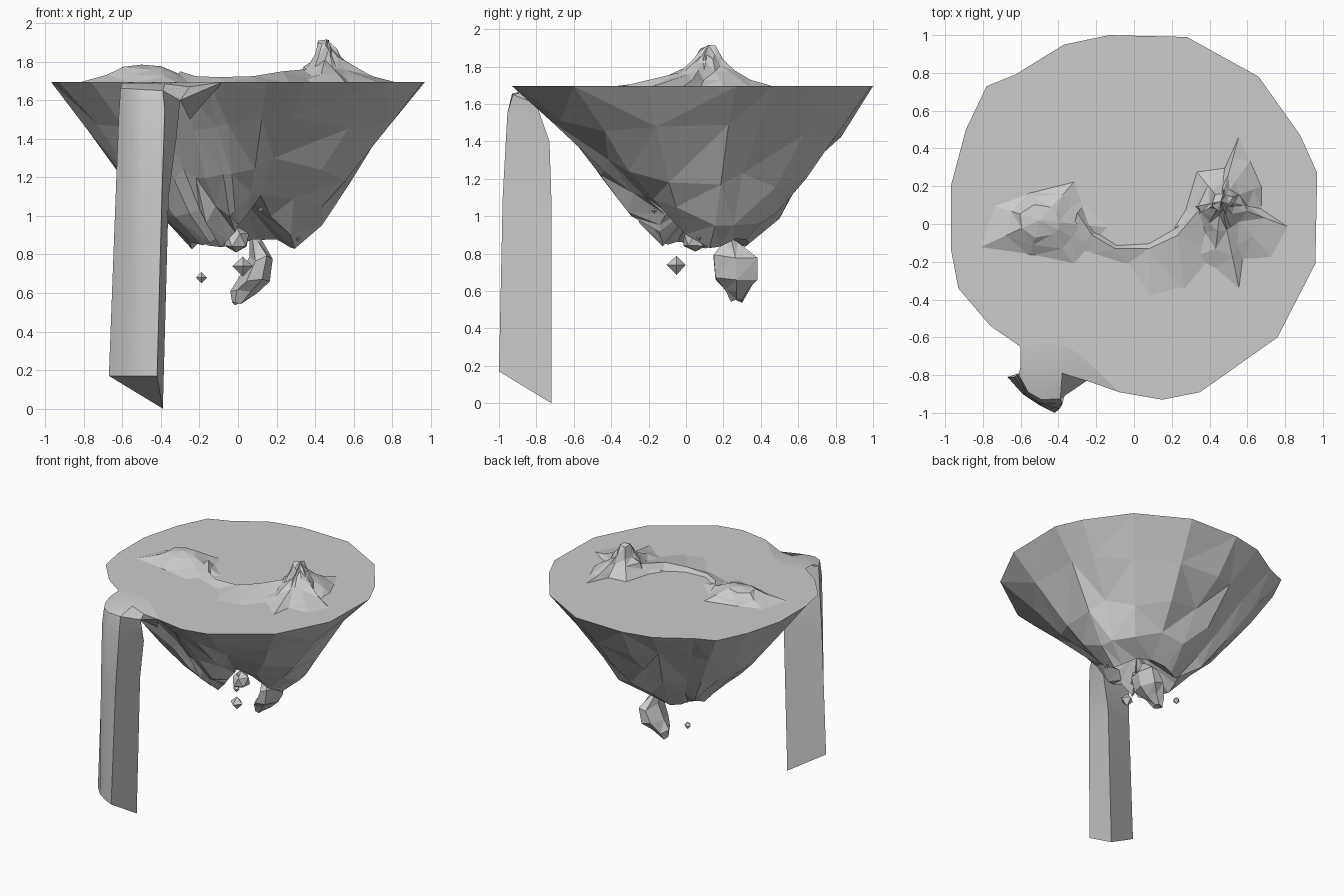
import bpy, bmesh, math, random
from mathutils import Vector

if "Cube" in bpy.data.objects:
    bpy.data.objects.remove(bpy.data.objects["Cube"])

random.seed(4)
TOP = 1.695


def make(name, bm, smooth=False, tri=False, normals=True):
    if tri:
        bmesh.ops.triangulate(bm, faces=bm.faces[:])
    if normals:
        bmesh.ops.recalc_face_normals(bm, faces=bm.faces[:])
    me = bpy.data.meshes.new(name)
    bm.to_mesh(me)
    bm.free()
    ob = bpy.data.objects.new(name, me)
    bpy.context.collection.objects.link(ob)
    if smooth:
        bpy.ops.object.select_all(action='DESELECT')
        ob.select_set(True)
        bpy.context.view_layer.objects.active = ob
        bpy.ops.object.shade_smooth_by_angle(angle=math.radians(40))
    return ob


def loft(bm, rows, closed=True):
    vs = [[bm.verts.new(p) for p in r] for r in rows]
    for a, b in zip(vs, vs[1:]):
        n = len(a)
        for i in range(n if closed else n - 1):
            j = (i + 1) % n
            bm.faces.new((a[i], a[j], b[j], b[i]))
    return vs


def fan(bm, ring, tip):
    t = bm.verts.new(tip)
    for i, v in enumerate(ring):
        bm.faces.new((v, ring[(i + 1) % len(ring)], t))


# Island outline, with the notch where the water leaves
rim = [(-.13, 1), (-.37, .95), (-.63, .79), (-.78, .73), (-.89, .5), (-.97, .2), (-.97, -.13),
       (-.93, -.34), (-.76, -.54)]
notch = [(-.60, -.65), (-.50, -.63), (-.40, -.63), (-.30, -.68), (-.15, -.82)]
rim += notch + [(-.08, -.89), (.15, -.93), (.35, -.89), (.76, -.6), (.96, -.21), (.97, .27),
                (.88, .47), (.66, .78), (.28, .99)]

# Flat top
bm = bmesh.new()
f = bm.faces.new([bm.verts.new((x, y, TOP)) for x, y in rim])
f.normal_update()
if f.normal.z < 0:
    f.normal_flip()
make("island_top", bm, tri=True, normals=False)

# Rocky tapering underside, hollow in the middle and cleft at the front right
bm = bmesh.new()
rows = []
for z, s, jit, cut in ((TOP, 1, 0, 0), (1.46, .81, .04, .05), (1.2, .61, .05, .16),
                       (1.0, .45, .05, .32), (.86, .28, .035, .5)):
    row = []
    for x, y in rim:
        a = math.atan2(y, x)
        cleft = max(0, math.cos(a + 1.1)) ** 5
        k = s * (1 + random.uniform(-1.2, .5) * jit) * (1 - cut * cleft)
        row.append((x * k + .03 * (1 - s), y * k + .07 * (1 - s),
                    z + cut * cleft * .45 + random.uniform(-1, .8) * jit))
    rows.append(row)
vs = loft(bm, rows)
fan(bm, vs[-1], (.03, .07, 1.08))
make("rocky_underside", bm, tri=True)

# Waterfall: lip pouring over the edge, then a long tapering fall
lip = [(x, y, TOP) for x, y in notch]
lip1 = [(-.60, -.75, 1.69), (-.53, -.79, 1.69), (-.46, -.80, 1.69), (-.38, -.79, 1.685), (-.25, -.83, 1.67)]
lip2 = [(-.61, -.80, 1.66), (-.56, -.89, 1.66), (-.49, -.93, 1.655), (-.39, -.925, 1.65), (-.30, -.80, 1.60)]
fall = [(-.62, -.80, 1.5), (-.57, -.90, 1.54), (-.50, -.95, 1.56), (-.38, -.955, 1.55), (-.32, -.73, 1.4)]
mid = [(-.635, -.81, 1.1), (-.58, -.90, 1.1), (-.50, -.955, 1.1), (-.395, -.98, 1.1), (-.36, -.72, 1.1)]
end = [(-.67, -.81, .17), (-.59, -.90, .17), (-.50, -.96, .17), (-.42, -1.0, .17), (-.39, -.72, 0)]
bm = bmesh.new()
vs = loft(bm, [lip, lip1, lip2, fall, mid, end], closed=False)
for a, b in zip(vs[2:], vs[3:]):
    bm.faces.new((a[4], a[0], b[0], b[4]))
bm.faces.new(vs[-1])
make("waterfall", bm, smooth=True)

# Small bank joining the lip to the rim on the right
bm = bmesh.new()
a = [bm.verts.new(p) for p in ((-.15, -.82, TOP), (-.08, -.89, TOP), (-.25, -.83, 1.67), (-.30, -.80, 1.6),
                               (-.25, -.66, 1.5))]
for t in ((0, 1, 2), (2, 1, 3), (3, 1, 4)):
    bm.faces.new([a[i] for i in t])
make("water_bank", bm)


# Craggy hills: outline on the ground, rings growing rounder up to a peak
def hill(name, outline, peak, steps):
    bm = bmesh.new()
    p = Vector(peak)
    offs = [Vector((x - p.x, y - p.y)) for x, y in outline]
    mean = sum(o.length for o in offs) / len(offs)
    rows = [[(x, y, TOP - .005) for x, y in outline]]
    for s, h in steps:
        row = []
        for o in offs:
            r = (o.length * s + mean * (1 - s)) * s * random.uniform(.85, 1.15)
            d = o.normalized() * r
            row.append((p.x + d.x, p.y + d.y, TOP + (p.z - TOP) * h * random.uniform(.8, 1.1)))
        rows.append(row)
    vs = loft(bm, rows)
    fan(bm, vs[-1], p)
    make(name, bm, tri=True)


hill("left_hill", [(-.83, -.13), (-.75, .1), (-.55, .17), (-.31, .23), (-.27, .12), (-.12, -.02),
                   (-.22, -.12), (-.31, -.22), (-.55, -.17)], (-.5, .02, 1.785), [(.65, .4), (.35, .85)])
hill("right_hill", [(.83, -.02), (.68, .08), (.68, .2), (.62, .34), (.56, .48), (.48, .3), (.33, .28), (.27, .08),
                    (.2, -.03), (.3, -.18), (.42, -.24), (.56, -.36), (.58, -.2), (.74, -.19)],
     (.46, .12, 1.915), [(.65, .17), (.42, .36), (.25, .6), (.15, .9)])

# Low curved bank between the hills, steep inside and sloping outside
inner = [(-.27, .1), (-.2, -.04), (-.09, -.11), (.08, -.1), (.22, -.02), (.31, .1), (.35, .22)]
crest = [(-.3, .06, 1.75), (-.22, -.06, 1.725), (-.1, -.13, 1.72), (.08, -.13, 1.725), (.23, -.06, 1.75),
         (.34, .07, 1.76), (.38, .2, 1.76)]
outer = [(-.36, -.15), (-.24, -.16), (-.05, -.22), (.09, -.42), (.27, -.37), (.45, -.15), (.5, .1)]
bm = bmesh.new()
ground = TOP - .005
loft(bm, [[(x, y, ground) for x, y in inner], crest, [(x, y, ground) for x, y in outer]], closed=False)
make("curved_bank", bm, tri=True)

# Large hanging rock, bent and tapering
bm = bmesh.new()
rows = []
for x, y, z, rx, ry in ((.09, .24, .87, .03, .04), (.12, .265, .78, .06, .135), (.085, .27, .67, .08, .13),
                        (.03, .27, .60, .07, .07), (.0, .27, .54, .03, .035)):
    rows.append([(x + rx * math.cos(i * math.pi / 3), y + ry * math.sin(i * math.pi / 3),
                  z + random.uniform(-.015, .015)) for i in range(6)])
vs = loft(bm, rows)
bm.faces.new(vs[0])
bm.faces.new(vs[-1])
make("large_floating_rock", bm, tri=True)

# Small floating rocks: one rounder, the rest eight-sided chips
for i, (x, y, z, r) in enumerate(((-.01, .05, .875, .07), (.025, -.05, .74, .05), (-.19, .25, .68, .028),
                                  (.31, .07, .885, .016), (.12, -.17, 1.03, .016))):
    bm = bmesh.new()
    if i == 0:
        bmesh.ops.create_icosphere(bm, subdivisions=1, radius=r)
    else:
        bmesh.ops.create_uvsphere(bm, u_segments=4, v_segments=2, radius=r)
    for v in bm.verts:
        v.co = v.co * random.uniform(.9, 1.1) + Vector((x, y, z))
    make(f"small_rock_{i + 1}", bm)
